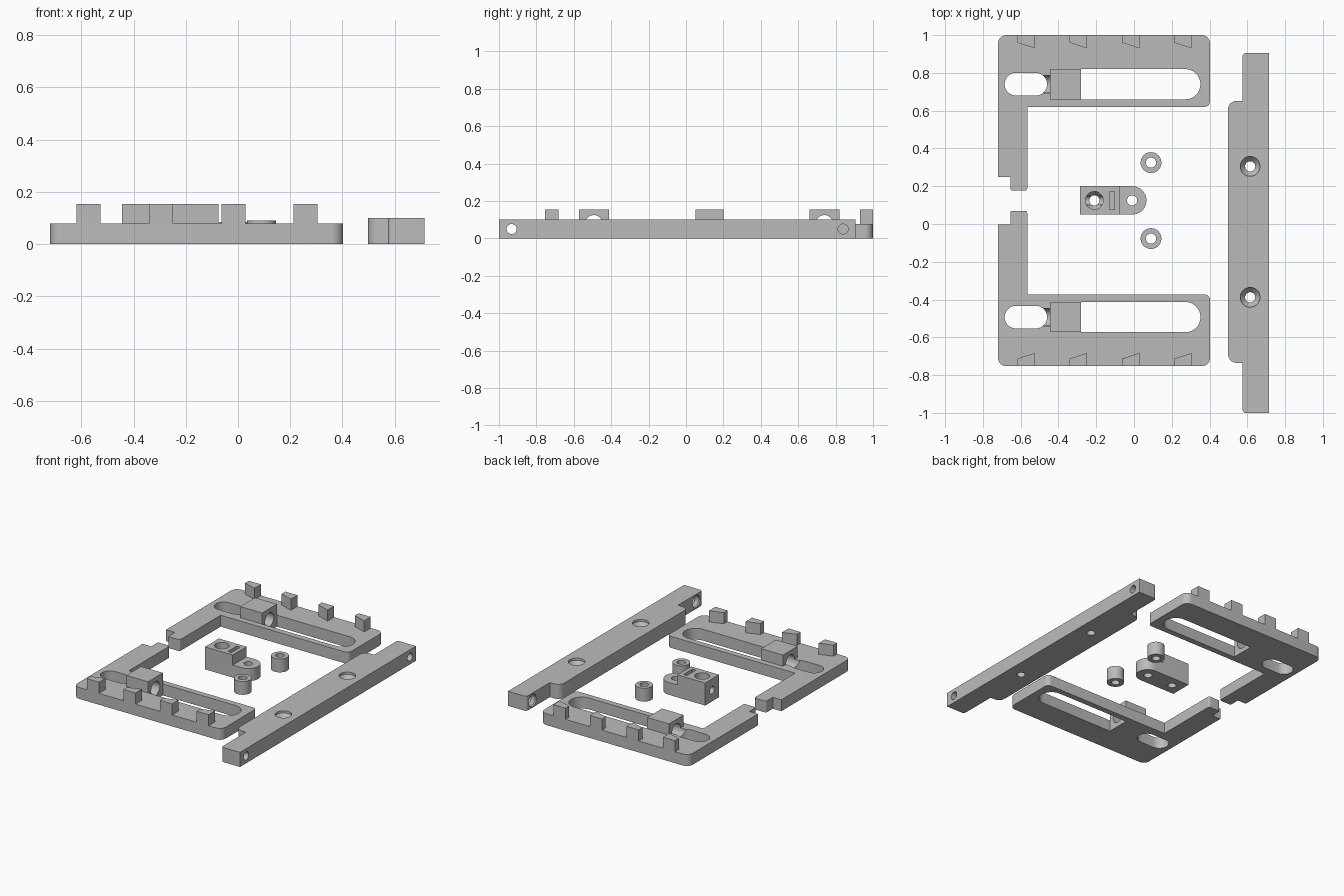
import bpy, bmesh, math
from mathutils import Vector, Matrix

if "Cube" in bpy.data.objects:
    bpy.data.objects.remove(bpy.data.objects["Cube"])

grey = bpy.data.materials.new("plain_grey")
grey.diffuse_color = (0.5, 0.5, 0.5, 1)
grey.use_nodes = True
grey.node_tree.nodes["Principled BSDF"].inputs["Base Color"].default_value = grey.diffuse_color
MID_Y = 0.1235      # mirror line between the two frames
PLATE, TOP, BAR = 0.078, 0.154, 0.10


def rounded(corners, seg=8):
    """Outline from (x, y, radius) corners."""
    out = []
    n = len(corners)
    for i, (x, y, r) in enumerate(corners):
        p = Vector((x, y))
        if r == 0:
            out.append(p)
            continue
        a = (Vector(corners[i - 1][:2]) - p).normalized()
        b = (Vector(corners[(i + 1) % n][:2]) - p).normalized()
        d = r / math.tan(a.angle(b) / 2)
        centre = p + (a + b).normalized() * r / math.sin(a.angle(b) / 2)
        u, v = p + a * d - centre, p + b * d - centre
        turn = math.atan2(u.x * v.y - u.y * v.x, u.dot(v))
        for k in range(seg + 1):
            t = turn * k / seg
            c, s = math.cos(t), math.sin(t)
            out.append(centre + Vector((u.x * c - u.y * s, u.x * s + u.y * c)))
    return out


def finish(bm, name):
    bmesh.ops.remove_doubles(bm, verts=bm.verts, dist=1e-5)
    bmesh.ops.recalc_face_normals(bm, faces=bm.faces)
    me = bpy.data.meshes.new(name)
    bm.to_mesh(me)
    bm.free()
    me.materials.append(grey)
    ob = bpy.data.objects.new(name, me)
    bpy.context.collection.objects.link(ob)
    return ob


def prism(name, corners, z0, z1, flip=False):
    pts = rounded(corners)
    bm = bmesh.new()
    vs = [bm.verts.new((p.x, 2 * MID_Y - p.y if flip else p.y, z0)) for p in pts]
    f = bm.faces.new(vs)
    ext = bmesh.ops.extrude_face_region(bm, geom=[f])
    up = [g for g in ext["geom"] if isinstance(g, bmesh.types.BMVert)]
    bmesh.ops.translate(bm, verts=up, vec=(0, 0, z1 - z0))
    return finish(bm, name)


def box(name, x0, x1, y0, y1, z0, z1, flip=False):
    return prism(name, [(x0, y0, 0), (x1, y0, 0), (x1, y1, 0), (x0, y1, 0)], z0, z1, flip)


def turned(name, profile, base, axis="Z", seg=40):
    """Stack of rings (height, radius) along an axis, capped at both ends."""
    bm = bmesh.new()
    rings = [[bm.verts.new((r * math.cos(2 * math.pi * k / seg),
                            r * math.sin(2 * math.pi * k / seg), h))
              for k in range(seg)] for h, r in profile]
    for lo, hi in zip(rings, rings[1:]):
        for k in range(seg):
            bm.faces.new((lo[k], lo[(k + 1) % seg], hi[(k + 1) % seg], hi[k]))
    bm.faces.new(rings[0])
    bm.faces.new(rings[-1])
    if axis == "X":
        bm.transform(Matrix.Rotation(math.pi / 2, 4, "Y"))
    bm.transform(Matrix.Translation(base))
    return finish(bm, name)


def combine(ob, others, op="DIFFERENCE"):
    for o in others:
        m = ob.modifiers.new("cut", "BOOLEAN")
        m.operation, m.solver, m.object = op, "EXACT", o
    dg = bpy.context.evaluated_depsgraph_get()
    dg.update()
    me = bpy.data.meshes.new_from_object(ob.evaluated_get(dg))
    ob.modifiers.clear()
    ob.data = me
    for o in others:
        bpy.data.objects.remove(o)


# Two mirrored frames with slots, rod blocks and hooks
for side, flip in (("back", False), ("front", True)):
    plate = prism(side + "_frame", [
        (-0.72, 1.0, 0.045), (-0.72, 0.25, 0), (-0.655, 0.25, 0), (-0.655, 0.177, 0.012),
        (-0.565, 0.177, 0.012), (-0.565, 0.62, 0), (0.403, 0.62, 0.03), (0.403, 1.0, 0.045)],
        0, PLATE, flip)
    block = box(side + "_rod_block", -0.445, -0.28, 0.66, 0.82, PLATE, TOP, flip)
    yc = 2 * MID_Y - 0.74 if flip else 0.74

    def bore():
        return turned("bore", [(0, 0.047), (0.33, 0.047)], (-0.57, yc, 0.0775), "X")
    combine(plate, [
        prism("short_slot", [(-0.685, 0.68, 0.0599), (-0.46, 0.68, 0.0599),
                             (-0.46, 0.80, 0.0599), (-0.685, 0.80, 0.0599)], -0.1, 0.2, flip),
        prism("long_slot", [(-0.28, 0.66, 0), (0.352, 0.66, 0.0799),
                            (0.352, 0.82, 0.0799), (-0.28, 0.82, 0)], -0.1, 0.2, flip),
        bore()])
    combine(block, [bore()])
    for i in range(4):
        x = -0.618 + 0.277 * i
        prism(f"{side}_hook_{i + 1}", [(x, 1.0, 0), (x, 0.96, 0), (x + 0.092, 0.93, 0),
                                       (x + 0.092, 1.0, 0)], PLATE, TOP, flip)

# Long side bar with countersunk screw holes
bar = prism("side_bar", [
    (0.575, -1.0, 0.018), (0.715, -1.0, 0), (0.715, 0.905, 0), (0.575, 0.905, 0.018),
    (0.575, 0.652, 0), (0.498, 0.652, 0.045), (0.498, -0.735, 0.045), (0.575, -0.735, 0)], 0, BAR)
cuts = [turned("sink", [(-0.02, 0.027), (0.055, 0.027), (0.085, 0.052), (0.13, 0.052)],
               (0.615, y, 0)) for y in (0.305, -0.388)]
cuts += [turned("end_sink", [(-0.03, 0.042), (0.01, 0.042), (0.03, 0.027), (0.2, 0.027)],
                (0.575, y, 0.05), "X") for y in (0.84, -0.932)]
combine(bar, cuts)

# Stepped centre bracket with screw holes and nut pocket
bracket = prism("centre_bracket", [(-0.285, 0.05, 0), (0.066, 0.05, 0.0749),
                                   (0.066, 0.2, 0.0749), (-0.285, 0.2, 0)], 0, TOP)
combine(bracket, [
    box("step", -0.075, 0.2, -0.1, 0.4, 0.085, 0.3),
    turned("sink", [(-0.02, 0.027), (0.06, 0.027), (0.09, 0.047), (0.2, 0.047)], (-0.21, 0.125, 0)),
    turned("tail_hole", [(-0.02, 0.027), (0.2, 0.027)], (-0.01, 0.125, 0)),
    box("nut_pocket", -0.13, -0.103, 0.077, 0.173, 0.03, 0.2),
    turned("rod_hole", [(0, 0.025), (0.2, 0.025)], (-0.32, 0.125, 0.0775), "X")])

# Loose spacers
for i, y in enumerate((0.325, -0.077)):
    s = turned(f"spacer_{i + 1}", [(0, 0.055), (0.091, 0.055)], (0.09, y, 0))
    combine(s, [turned("hole", [(-0.02, 0.027), (0.2, 0.027)], (0.09, y, 0))])

# Smooth round walls, keep edges crisp
for ob in bpy.context.collection.objects:
    ob.select_set(True)
    bpy.context.view_layer.objects.active = ob
bpy.ops.object.shade_smooth_by_angle(angle=math.radians(30))
